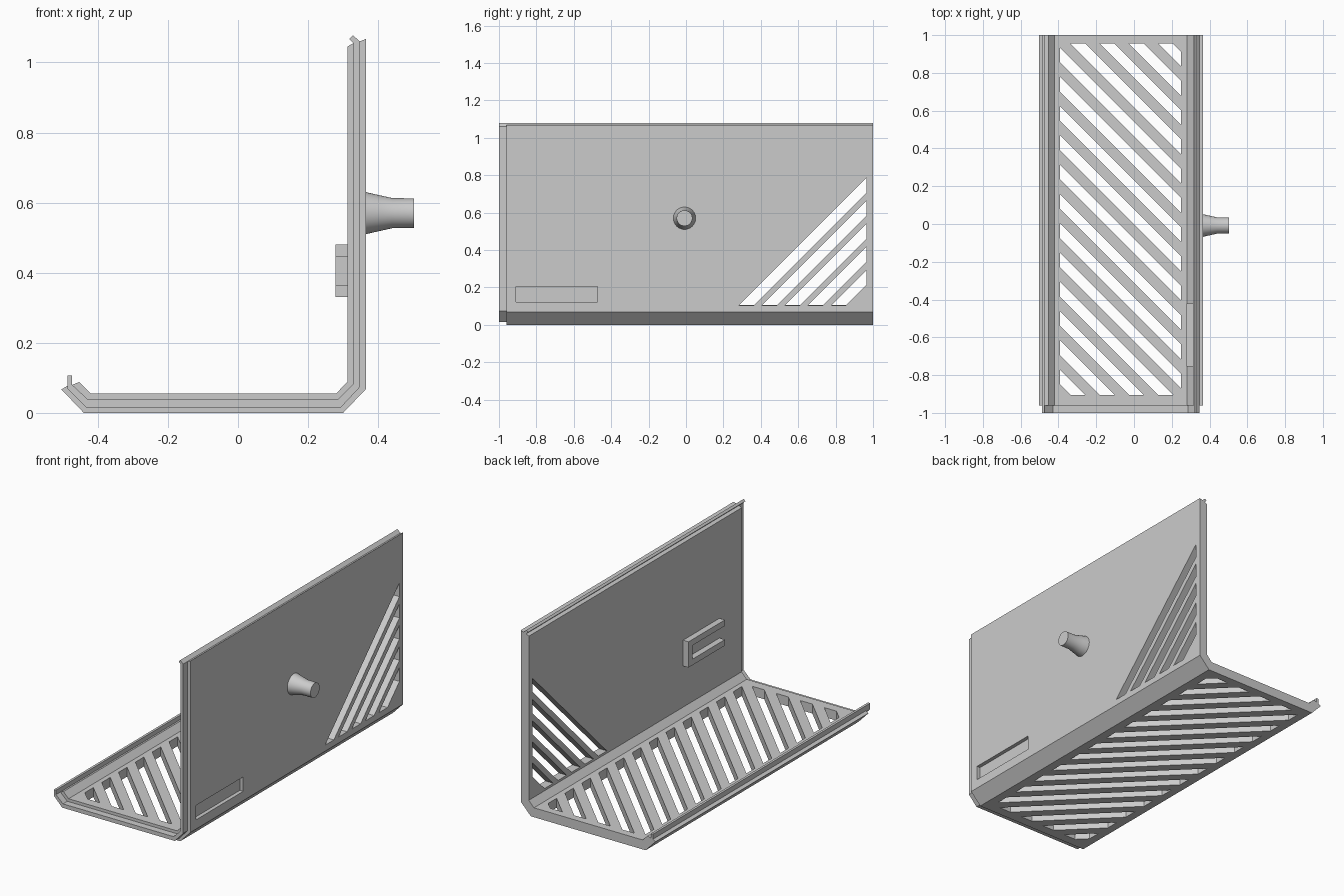
import bpy, bmesh, math
from mathutils import Vector, Matrix

cube = bpy.data.objects.get("Cube")
if cube:
    bpy.data.objects.remove(cube, do_unlink=True)

grey = bpy.data.materials.new("light grey plastic")
grey.use_nodes = True
colour = (0.6, 0.6, 0.6, 1)
grey.diffuse_color = colour
grey.node_tree.nodes["Principled BSDF"].inputs["Base Color"].default_value = colour


def finish(name, bm):
    bmesh.ops.recalc_face_normals(bm, faces=bm.faces)
    mesh = bpy.data.meshes.new(name)
    bm.to_mesh(mesh)
    bm.free()
    mesh.materials.append(grey)
    obj = bpy.data.objects.new(name, mesh)
    bpy.context.collection.objects.link(obj)
    return obj


def extrude_y(name, profile, y0, y1):
    """Extrude an (x, z) outline along y."""
    bm = bmesh.new()
    face = bm.faces.new([bm.verts.new((x, y0, z)) for x, z in profile])
    out = bmesh.ops.extrude_face_region(bm, geom=[face])
    moved = [g for g in out["geom"] if isinstance(g, bmesh.types.BMVert)]
    bmesh.ops.translate(bm, verts=moved, vec=(0, y1 - y0, 0))
    return finish(name, bm)


def add_box(bm, lo, hi):
    lo, hi = Vector(lo), Vector(hi)
    mat = Matrix.Translation((lo + hi) / 2) @ Matrix.Diagonal((*(hi - lo), 1))
    bmesh.ops.create_cube(bm, size=1, matrix=mat)


def add_slot(target, lo, hi, direction, c0, c1):
    """Add a box trimmed to the band c0 < p.direction < c1."""
    bm = bmesh.new()
    add_box(bm, lo, hi)
    d = Vector(direction)
    for c, normal in ((c1, d), (c0, -d)):
        cut = bmesh.ops.bisect_plane(bm, geom=bm.verts[:] + bm.edges[:] + bm.faces[:],
                                     plane_co=d * c / d.length_squared,
                                     plane_no=normal, clear_outer=True)
        edges = [e for e in cut["geom_cut"] if isinstance(e, bmesh.types.BMEdge)]
        if edges:
            bmesh.ops.contextual_create(bm, geom=edges)
    bmesh.ops.recalc_face_normals(bm, faces=bm.faces)
    temp = bpy.data.meshes.new("slot")
    bm.to_mesh(temp)
    bm.free()
    target.from_mesh(temp)
    bpy.data.meshes.remove(temp)


# Layered L-shaped panel: outer skin, middle tongue, inner skin
outer = [(-0.504, 0.067), (-0.44, 0), (0.3, 0), (0.365, 0.068), (0.365, 1.067)]
wall_tongue = [(0.347, 1.06), (0.328, 1.078), (0.318, 1.067), (0.33, 1.055)]
inner = [(0.313, 1.046), (0.313, 0.09), (0.28, 0.055), (-0.42, 0.055), (-0.453, 0.088)]
floor_tongue = [(-0.473, 0.08), (-0.473, 0.106), (-0.487, 0.106), (-0.487, 0.077)]
panel = extrude_y("panel", outer + wall_tongue + inner + floor_tongue, -0.96, 1)

# Middle layer sticking out at the front
tongue_out = [(-0.487, 0.07), (-0.433, 0.015), (0.293, 0.015), (0.347, 0.073)]
tongue_in = [(0.33, 0.083), (0.285, 0.038), (-0.428, 0.038)]
extrude_y("front_tongue", tongue_out + wall_tongue + tongue_in + floor_tongue[:3], -1, -0.96)

# Cutters: diagonal floor slots, triangular wall vent, shallow recess
cutters = bmesh.new()
for k in range(-10, 6):
    top = 0.387 + 0.155 * k
    add_slot(cutters, (-0.393, -0.905, -0.1), (0.25, 0.955, 0.12), (1, 1, 0), top - 0.078, top)
for k in range(5):
    top = -0.178 - 0.1235 * k
    add_slot(cutters, (0.25, 0.2, 0.103), (0.45, 0.965, 0.9), (0, -1, 1), top - 0.08, top)
add_box(cutters, (0.343, -0.91, 0.122), (0.45, -0.473, 0.206))
cutter = finish("slot_cutter", cutters)
cutter.hide_render = True
cutter.hide_set(True)
mod = panel.modifiers.new("slots", "BOOLEAN")
mod.operation = "DIFFERENCE"
mod.solver = "EXACT"
mod.object = cutter

# U-shaped catch on the inner wall, open toward the front
catch = [(-0.755, 0.33), (-0.42, 0.33), (-0.42, 0.48), (-0.755, 0.48),
         (-0.755, 0.445), (-0.455, 0.445), (-0.455, 0.365), (-0.755, 0.365)]
bm = bmesh.new()
face = bm.faces.new([bm.verts.new((0.278, y, z)) for y, z in catch])
out = bmesh.ops.extrude_face_region(bm, geom=[face])
bmesh.ops.translate(bm, verts=[g for g in out["geom"] if isinstance(g, bmesh.types.BMVert)],
                    vec=(0.036, 0, 0))
finish("catch", bm)

# Flared knob turned around x
bm = bmesh.new()
profile = [(0.36, 0), (0.36, 0.061), (0.4, 0.052), (0.44, 0.043), (0.502, 0.042), (0.502, 0)]
verts = [bm.verts.new((x, -0.008, 0.57 + r)) for x, r in profile]
edges = [bm.edges.new(pair) for pair in zip(verts, verts[1:])]
bmesh.ops.spin(bm, geom=verts + edges, cent=(0, -0.008, 0.57), axis=(1, 0, 0),
               angle=math.tau, steps=40, use_merge=True)
bmesh.ops.remove_doubles(bm, verts=bm.verts, dist=0.0001)
knob = finish("knob", bm)
bpy.ops.object.select_all(action="DESELECT")
knob.select_set(True)
bpy.context.view_layer.objects.active = knob
bpy.ops.object.shade_smooth_by_angle(angle=math.radians(30))
